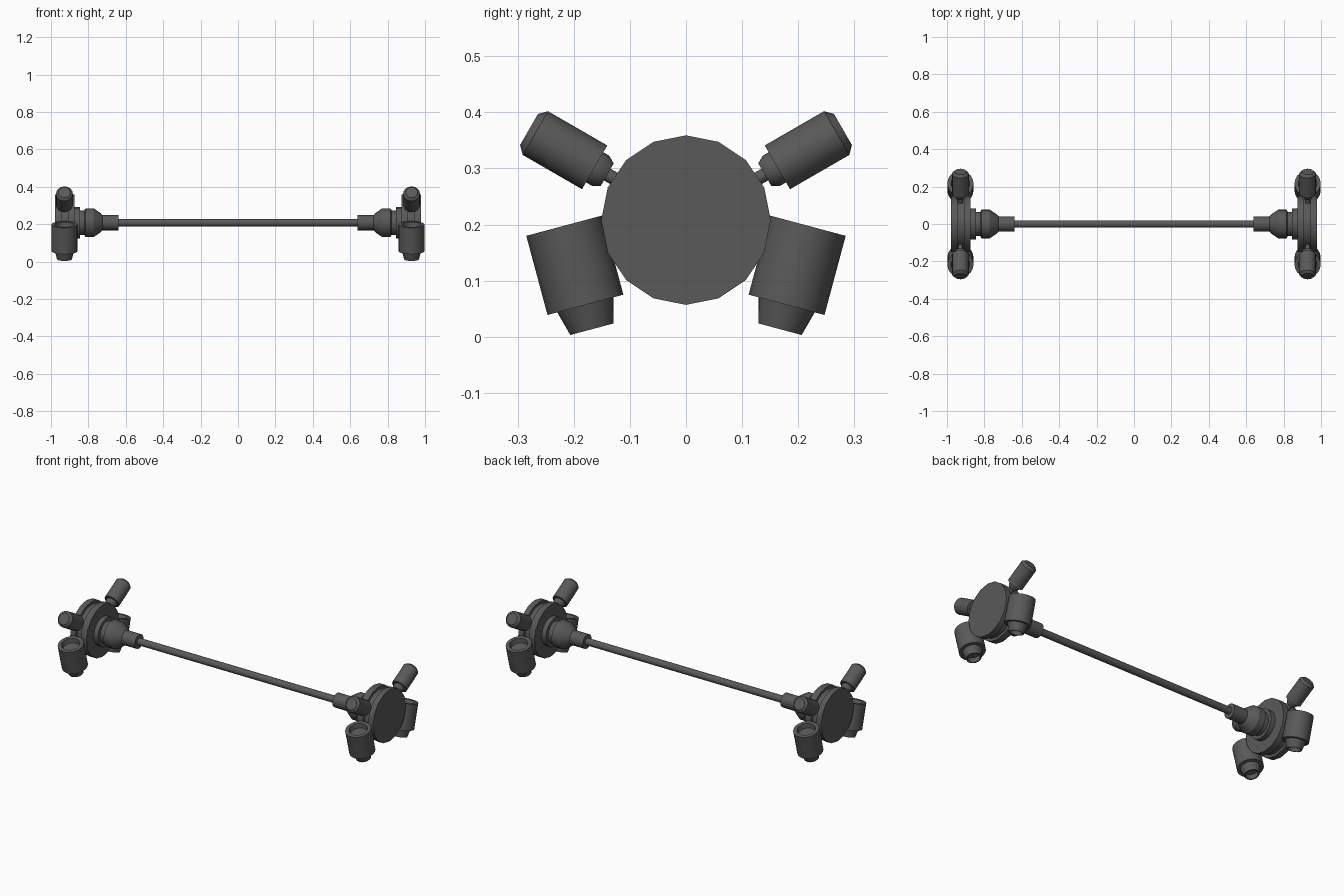
import bpy, bmesh, math
from mathutils import Vector

if "Cube" in bpy.data.objects:
    bpy.data.objects.remove(bpy.data.objects["Cube"])

HUB_X, HUB_Z = 0.928, 0.208

dark = bpy.data.materials.new("dark_grey")
dark.diffuse_color = (0.1, 0.1, 0.1, 1)
dark.use_nodes = True
dark.node_tree.nodes["Principled BSDF"].inputs["Base Color"].default_value = dark.diffuse_color


def lathe(name, profile, origin, direction, segs=16, mirror=(True, False)):
    """Revolve (distance, radius) pairs around a line; radius 0 makes a pole."""
    origin = Vector(origin)
    rot = Vector(direction).to_track_quat('Z', 'Y')
    bm = bmesh.new()
    rings = []
    for d, r in profile:
        count = 1 if r == 0 else segs
        rings.append([bm.verts.new(origin + rot @ Vector((
            r * math.cos(2 * math.pi * i / segs),
            r * math.sin(2 * math.pi * i / segs), d))) for i in range(count)])
    for a, b in zip(rings, rings[1:]):
        for i in range(segs):
            j = (i + 1) % segs
            if len(a) == 1:
                bm.faces.new((a[0], b[j], b[i]))
            elif len(b) == 1:
                bm.faces.new((a[i], a[j], b[0]))
            else:
                bm.faces.new((a[i], a[j], b[j], b[i]))
    bmesh.ops.recalc_face_normals(bm, faces=bm.faces)
    mesh = bpy.data.meshes.new(name)
    bm.to_mesh(mesh)
    bm.free()
    mesh.materials.append(dark)
    obj = bpy.data.objects.new(name, mesh)
    bpy.context.collection.objects.link(obj)
    if any(mirror):
        mod = obj.modifiers.new("mirror", 'MIRROR')
        mod.use_axis = (mirror[0], mirror[1], False)
        mod.use_mirror_merge = False
    bpy.ops.object.select_all(action='DESELECT')
    obj.select_set(True)
    bpy.context.view_layer.objects.active = obj
    bpy.ops.object.shade_smooth_by_angle(angle=math.radians(30))
    return obj


X = (1, 0, 0)
axis = (0, 0, HUB_Z)

# Long connecting rod
lathe("rod", [(-0.66, 0), (-0.66, 0.02), (0.66, 0.02), (0.66, 0)], axis, X,
      mirror=(False, False))

# Sleeve and flared coupling at each end of the rod
lathe("coupling", [(0.638, 0), (0.638, 0.041), (0.725, 0.041), (0.735, 0.052),
                   (0.772, 0.077), (0.815, 0.077), (0.822, 0.065),
                   (0.85, 0.065), (0.85, 0)], axis, X)

# Hub: stepped boss plus two discs with a groove between them
lathe("hub", [(0.845, 0), (0.845, 0.084), (0.873, 0.084), (0.873, 0.151),
              (0.91, 0.151), (0.91, 0.135), (0.945, 0.135), (0.945, 0.151),
              (0.978, 0.151), (0.978, 0)], axis, X)

# Upper canisters, radiating from the hub at 30 degrees
c, s = math.cos(math.radians(30)), math.sin(math.radians(30))
lathe("upper_canister", [(0.12, 0), (0.12, 0.012), (0.162, 0.012), (0.162, 0.023),
                         (0.176, 0.031), (0.188, 0.031), (0.188, 0.045),
                         (0.31, 0.045), (0.323, 0.032), (0.323, 0)],
      (HUB_X, 0, HUB_Z), (0, c, s), mirror=(True, True))

# Lower thrusters: open-topped barrels with tapered nozzles, tilted 15 degrees
c, s = math.cos(math.radians(15)), math.sin(math.radians(15))
lathe("lower_thruster", [(0.025, 0), (0.025, 0.044), (0, 0.05), (0, 0.07),
                         (0.146, 0.07), (0.146, 0.052), (0.191, 0.04),
                         (0.191, 0.033), (0.165, 0.03), (0.165, 0)],
      (HUB_X, 0.217, 0.198), (0, -s, -c), segs=20, mirror=(True, True))

# Short struts joining the thrusters to the hub groove
lathe("thruster_strut", [(0.12, 0), (0.12, 0.015), (0.16, 0.015), (0.16, 0)],
      (HUB_X, 0, HUB_Z), (0, c, -s), mirror=(True, True))
